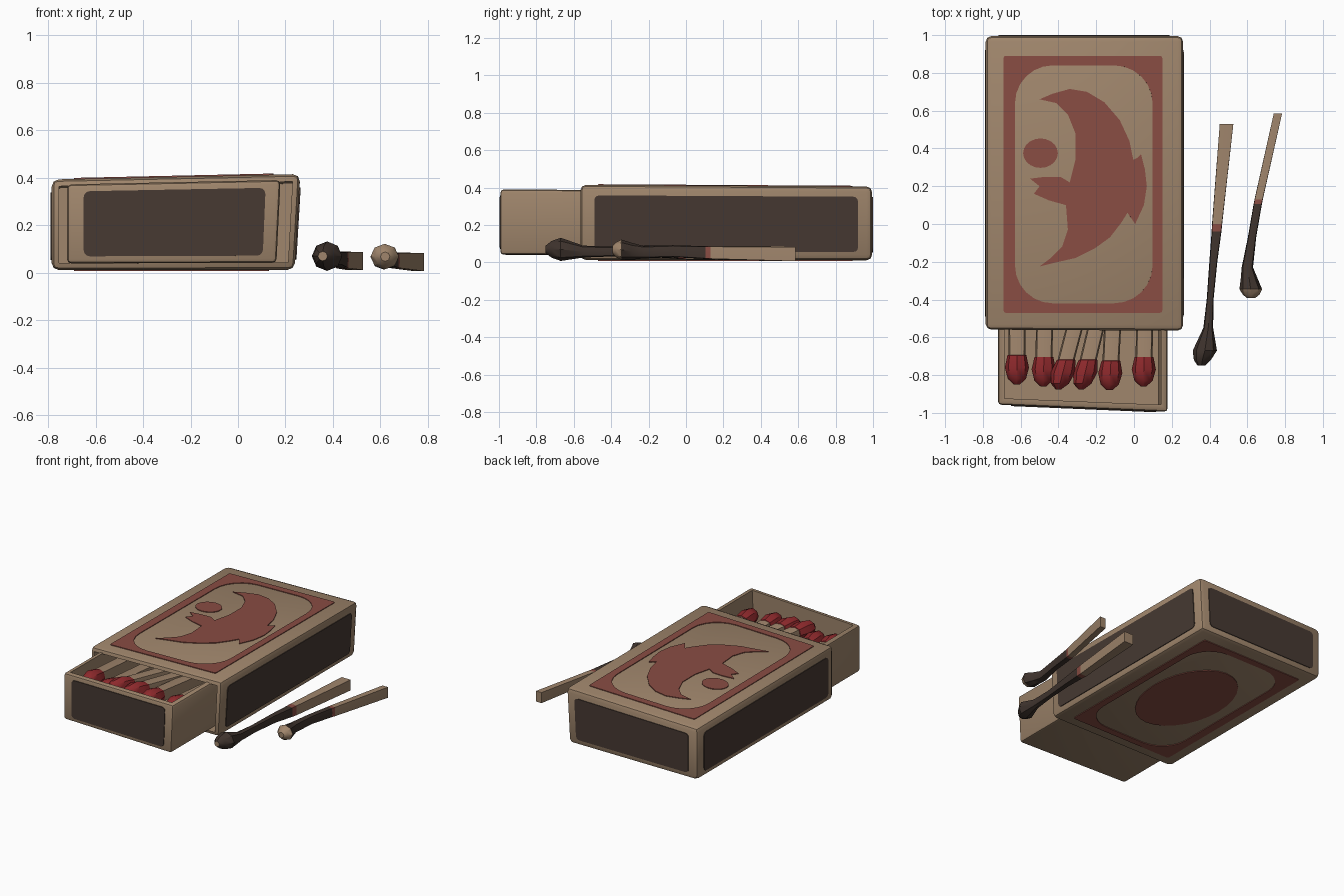
import bpy, bmesh, math
from mathutils import Vector

if "Cube" in bpy.data.objects:
    bpy.data.objects.remove(bpy.data.objects["Cube"])

def material(name, rgb):
    m = bpy.data.materials.new(name)
    m.diffuse_color = (*rgb, 1)
    m.use_nodes = True
    m.node_tree.nodes["Principled BSDF"].inputs["Base Color"].default_value = m.diffuse_color
    return m

CARD = material("tan card", (0.35, 0.238, 0.15))
LABEL = material("label red", (0.25, 0.073, 0.056))
STRIKER = material("striker brown", (0.062, 0.041, 0.032))
HEAD = material("match red", (0.27, 0.022, 0.025))
CHAR = material("charred brown", (0.05, 0.034, 0.027))
WOOD = material("match wood", (0.35, 0.235, 0.15))


def warp(v):
    """Slight hand-made skew shared by the box and its printed panels."""
    x, y, z = v
    z2 = z + z / 0.4 * (0.022 * (x + 0.27) - 0.006 * (y - 0.2))
    x2 = x + 0.012 * max(0, (x + 0.27) / 0.52) * (z - 0.2) / 0.2
    k = min(1, max(0, (-y - 0.5) / 0.45))
    return Vector((x2, y - 0.042 * (x + 0.275) * k, z2))


def finish(name, bm, mats, skew=True, angle=35):
    if skew:
        for v in bm.verts:
            v.co = warp(v.co)
    bmesh.ops.recalc_face_normals(bm, faces=bm.faces)
    me = bpy.data.meshes.new(name)
    bm.to_mesh(me)
    bm.free()
    for m in mats:
        me.materials.append(m)
    ob = bpy.data.objects.new(name, me)
    bpy.context.collection.objects.link(ob)
    bpy.ops.object.select_all(action='DESELECT')
    ob.select_set(True)
    bpy.context.view_layer.objects.active = ob
    bpy.ops.object.shade_smooth_by_angle(angle=math.radians(angle))
    return ob


def hollow_box(name, lo, hi, bevel, open_dir, inset, depth):
    """Bevelled box with a cavity pushed in from one side."""
    lo, hi, d = Vector(lo), Vector(hi), Vector(open_dir)
    bm = bmesh.new()
    bmesh.ops.create_cube(bm, size=1)
    for v in bm.verts:
        v.co = Vector([(lo[i] + hi[i]) / 2 + v.co[i] * (hi[i] - lo[i]) for i in range(3)])
    bmesh.ops.bevel(bm, geom=bm.edges[:], offset=bevel, segments=2, profile=0.5, affect='EDGES')
    bm.normal_update()
    face = max(bm.faces, key=lambda f: f.normal.dot(d) * 10 + f.calc_area())
    if inset:
        bmesh.ops.inset_region(bm, faces=[face], thickness=inset)
    new = bmesh.ops.extrude_discrete_faces(bm, faces=[face])["faces"][0]
    for v in new.verts:
        v.co -= d * depth
    return finish(name, bm, [CARD])


def rounded(cx, cy, w, h, r, n=6):
    pts = []
    for i, (sx, sy) in enumerate([(1, 1), (-1, 1), (-1, -1), (1, -1)]):
        for k in range(n + 1):
            a = math.radians(90 * i + 90 * k / n)
            pts.append((cx + sx * (w / 2 - r) + r * math.cos(a),
                        cy + sy * (h / 2 - r) + r * math.sin(a)))
    return pts


def ellipse(cx, cy, rx, ry, n=20):
    return [(cx + rx * math.cos(2 * math.pi * i / n), cy + ry * math.sin(2 * math.pi * i / n)) for i in range(n)]


# thin printed plates: place() maps 2D to the box side, hole cuts a matching loop
def plate(name, outline, place, out, mat, hole=None):
    bm = bmesh.new()
    out = Vector(out)
    make = lambda loop: [bm.verts.new(place(*p)) for p in loop]
    a = make(outline)
    if hole:
        b = make(hole)
        n = len(a)
        faces = [bm.faces.new((a[i], a[(i + 1) % n], b[(i + 1) % n], b[i])) for i in range(n)]
    else:
        faces = [bm.faces.new(a)]
    ext = bmesh.ops.extrude_face_region(bm, geom=faces)["geom"]
    for g in ext:
        if isinstance(g, bmesh.types.BMVert):
            g.co += out
    return finish(name, bm, [mat])


T = 0.005
Z0, Z1 = 0.012, 0.40
hollow_box("sleeve", (-0.785, -0.562, Z0), (0.25, 0.995, Z1), 0.03, (0, -1, 0), 0, 1.5)
hollow_box("tray", (-0.72, -0.975, 0.04), (0.17, 0.9, 0.375), 0.018, (0, 0, 1), 0.024, 0.29)

# striker panels on both sides, back and tray front
for name, x, s in (("striker_right", 0.25, 1), ("striker_left", -0.785, -1)):
    plate(name, rounded(0.215, 0.2, 1.41, 0.29, 0.025, 3),
          lambda u, v, x=x: Vector((x, u, v)), (s * T, 0, 0), STRIKER)
plate("back_panel", rounded(-0.268, 0.2, 0.9, 0.29, 0.025, 3),
      lambda u, v: Vector((u, 0.995, v)), (0, T, 0), STRIKER)
plate("tray_front_panel", rounded(-0.27, 0.207, 0.76, 0.275, 0.025, 3),
      lambda u, v: Vector((u, -0.975, v)), (0, -T, 0), STRIKER)

# label frames and motifs, top and bottom
top = lambda u, v: Vector((u, v, Z1))
bottom = lambda u, v: Vector((u, v, Z0))
outer = rounded(-0.275, 0.21, 0.83, 1.36, 0.012)
inner = rounded(-0.27, 0.21, 0.72, 1.26, 0.2)
plate("top_frame", outer, top, (0, 0, T), LABEL, inner)
plate("bottom_frame", outer, bottom, (0, 0, -T), LABEL, inner)
crescent = [(-0.50, 0.66), (-0.43, 0.69), (-0.34, 0.715), (-0.25, 0.70), (-0.16, 0.645), (-0.08, 0.55),
            (-0.03, 0.44), (-0.01, 0.34), (0.01, 0.35), (0.03, 0.37), (0.05, 0.29), (0.06, 0.2),
            (0.045, 0.1), (0.0, 0.0), (-0.04, 0.06), (-0.07, 0.01), (-0.13, -0.07), (-0.21, -0.13),
            (-0.31, -0.18), (-0.42, -0.205), (-0.50, -0.225), (-0.44, -0.18), (-0.38, -0.12), (-0.35, -0.03),
            (-0.36, 0.10), (-0.45, 0.125), (-0.53, 0.16), (-0.50, 0.20), (-0.55, 0.24), (-0.47, 0.25),
            (-0.39, 0.25), (-0.34, 0.22), (-0.31, 0.34), (-0.31, 0.48), (-0.35, 0.58), (-0.41, 0.64)]
plate("crescent_motif", crescent, top, (0, 0, T), LABEL)
plate("dot_motif", ellipse(-0.495, 0.375, 0.092, 0.078), top, (0, 0, T), LABEL)
plate("bottom_oval", ellipse(-0.27, 0.22, 0.28, 0.42, 28), bottom, (0, 0, -T), LABEL)


def match(name, rings, mats, seg_mats, cap=(0, 0)):
    """Loft of 8-sided rings (x, y, z, half width, half height, squareness)."""
    bm = bmesh.new()
    loops = []
    for x, y, z, w, h, sq in rings:
        loop = []
        for i in range(8):
            a = math.pi / 4 * i
            k = 1 + (math.sqrt(2) - 1) * sq if i % 2 else 1
            loop.append(bm.verts.new((x + w * k * math.cos(a), y, z + h * k * math.sin(a))))
        loops.append(loop)
    for j, (a, b) in enumerate(zip(loops, loops[1:])):
        for i in range(8):
            f = bm.faces.new((a[i], a[(i + 1) % 8], b[(i + 1) % 8], b[i]))
            f.material_index = seg_mats[j]
    bm.faces.new(loops[0]).material_index = cap[0]
    bm.faces.new(loops[-1]).material_index = cap[1]
    return finish(name, bm, mats, skew=False)


# fresh matches in the tray: head x, tip y, height, sideways slope along the stick
fresh = [(-0.62, -0.85, 0.29, 0.0), (-0.48, -0.86, 0.27, 0.02), (-0.40, -0.875, 0.315, 0.26),
         (-0.28, -0.875, 0.31, 0.24), (-0.13, -0.88, 0.30, 0.05), (0.05, -0.86, 0.29, 0.02)]
for n, (x, y, z, s) in enumerate(fresh):
    prof = [(0, 0.015, 0), (0.03, 0.048, 0), (0.09, 0.064, 0), (0.155, 0.05, 0.2), (0.157, 0.045, 0.4), (0.95, 0.045, 0.8)]
    match(f"fresh_match_{n + 1}",
          [(x + s * d, y + d, z - 0.08 * d, w, w, q) for d, w, q in prof],
          [WOOD, HEAD], [1, 1, 1, 1, 0], (1, 0))

# burnt matches lying beside the box
match("burnt_match_long",
      [(0.49, 0.53, 0.05, 0.036, 0.038, 1), (0.44, 0.0, 0.053, 0.027, 0.036, 0.8),
       (0.437, -0.04, 0.054, 0.026, 0.035, 0.7), (0.42, -0.2, 0.06, 0.021, 0.03, 0.5),
       (0.403, -0.4, 0.058, 0.018, 0.026, 0.4), (0.393, -0.55, 0.058, 0.026, 0.032, 0.2),
       (0.375, -0.67, 0.07, 0.064, 0.062, 0), (0.362, -0.72, 0.07, 0.045, 0.044, 0),
       (0.357, -0.75, 0.07, 0.02, 0.02, 0)],
      [WOOD, CHAR, LABEL], [0, 2, 1, 1, 1, 1, 1, 1], (0, 0))
match("burnt_match_short",
      [(0.762, 0.585, 0.045, 0.022, 0.038, 1), (0.66, 0.13, 0.052, 0.022, 0.034, 0.8),
       (0.655, 0.105, 0.053, 0.022, 0.034, 0.7), (0.625, -0.07, 0.06, 0.022, 0.032, 0.5),
       (0.6, -0.23, 0.055, 0.03, 0.034, 0.3), (0.61, -0.29, 0.06, 0.045, 0.045, 0),
       (0.618, -0.345, 0.068, 0.06, 0.054, 0), (0.62, -0.375, 0.068, 0.043, 0.04, 0),
       (0.62, -0.393, 0.068, 0.02, 0.02, 0)],
      [WOOD, CHAR, LABEL], [0, 2, 1, 1, 1, 1, 0, 0], (0, 0))
